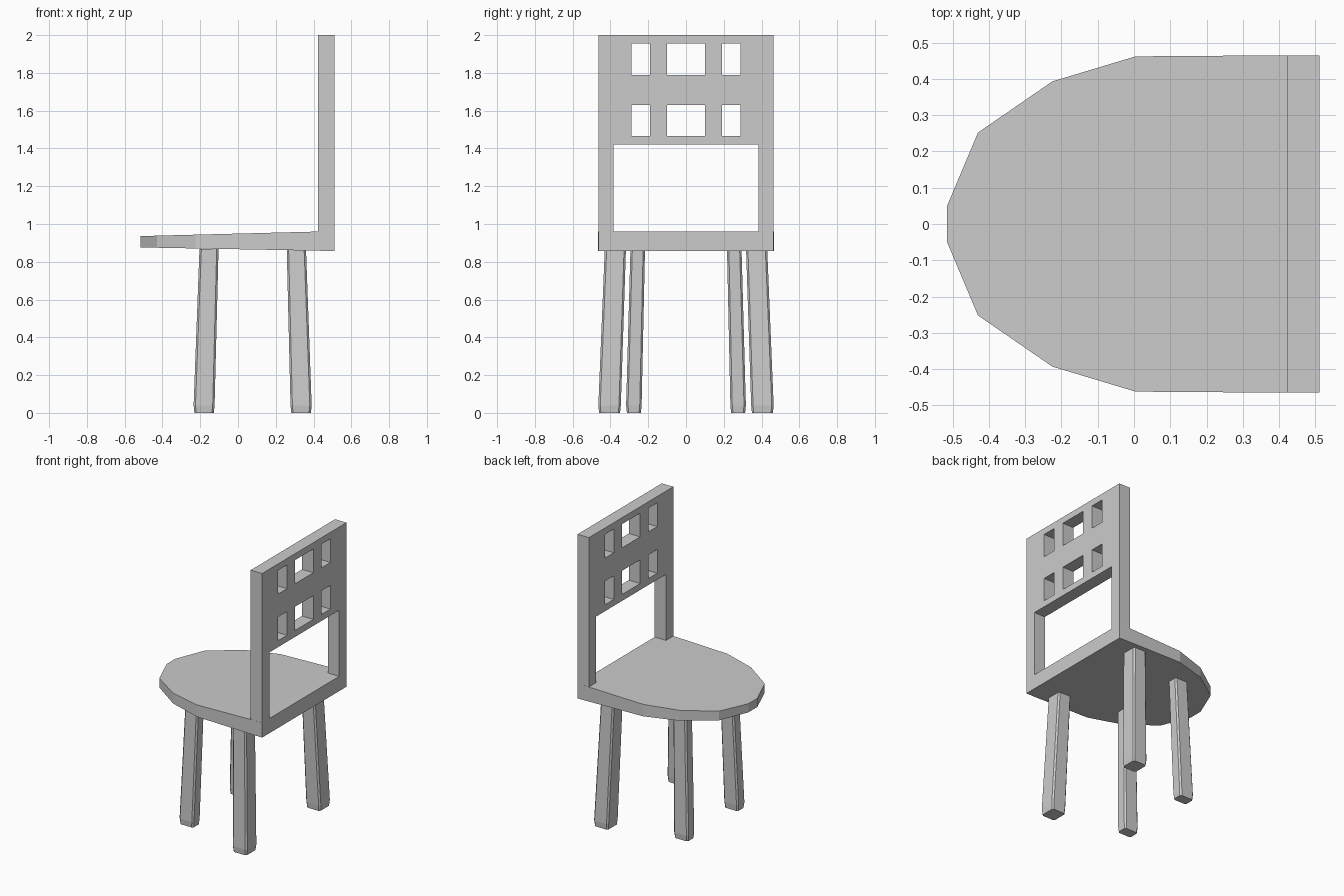
import bpy, bmesh

if "Cube" in bpy.data.objects:
    bpy.data.objects.remove(bpy.data.objects["Cube"])


def finish(name, bm):
    bmesh.ops.recalc_face_normals(bm, faces=bm.faces)
    mesh = bpy.data.meshes.new(name)
    bm.to_mesh(mesh)
    bm.free()
    obj = bpy.data.objects.new(name, mesh)
    bpy.context.collection.objects.link(obj)
    return obj


# Seat: faceted round front, thickening toward the flat ledge under the back
BACK_X0, BACK_X1, LEDGE_Z = 0.423, 0.511, 0.96
half = [(-0.516, 0.048), (-0.43, 0.252), (-0.225, 0.393), (0.005, 0.462),
        (BACK_X0, 0.465), (BACK_X1, 0.464)]
outline = half + [(x, -y) for x, y in reversed(half)]
bm = bmesh.new()


def top_z(x):
    t = min(1, (x + 0.516) / (BACK_X0 + 0.516))
    return 0.936 + (LEDGE_Z - 0.936) * t


top = [bm.verts.new((x, y, top_z(x))) for x, y in outline]
bottom = [bm.verts.new((x, y, 0.876 - 0.019 * (x + 0.516) / 1.027)) for x, y in outline]
bm.faces.new(top[:5] + top[7:])
bm.faces.new(top[4:8])
bm.faces.new(bottom)
n = len(outline)
for i in range(n):
    j = (i + 1) % n
    bm.faces.new((top[i], top[j], bottom[j], bottom[i]))
finish("seat", bm)

# Backrest: grid of cells with the window cells left out, then given thickness
pos = [0.10, 0.19, 0.288, 0.384, 0.464]
ys = [-y for y in reversed(pos)] + pos
zs = [LEDGE_Z, 1.42, 1.465, 1.63, 1.79, 1.955, 2.0]
bm = bmesh.new()
grid = [[bm.verts.new((BACK_X1, y, z)) for z in zs] for y in ys]
for i in range(len(ys) - 1):
    for k in range(len(zs) - 1):
        big_window = k == 0 and 0 < i < 8
        small_window = k in (2, 4) and i in (2, 4, 6)
        if not (big_window or small_window):
            bm.faces.new((grid[i][k], grid[i + 1][k], grid[i + 1][k + 1], grid[i][k + 1]))
bmesh.ops.delete(bm, geom=[v for v in bm.verts if not v.link_faces], context='VERTS')
backrest = finish("backrest", bm)
if backrest.data.polygons[0].normal.x < 0:
    backrest.data.flip_normals()
solid = backrest.modifiers.new("thickness", 'SOLIDIFY')
solid.thickness = BACK_X1 - BACK_X0
solid.offset = -1


# Legs: splayed tapered posts with chamfered corners and a slightly cut-in foot
def leg(name, foot, head, side):
    bm = bmesh.new()
    c = 0.01
    rings = []
    for z, (x0, x1, y0, y1), inset in ((0, foot, 0.004), (0.04, foot, 0), (0.867, head, 0)):
        x0, x1, y0, y1 = x0 + inset, x1 - inset, y0 + inset, y1 - inset
        pts = [(x0 + c, y0), (x1 - c, y0), (x1, y0 + c), (x1, y1 - c),
               (x1 - c, y1), (x0 + c, y1), (x0, y1 - c), (x0, y0 + c)]
        rings.append([bm.verts.new((x, y * side, z)) for x, y in pts])
    for a, b in zip(rings, rings[1:]):
        for i in range(8):
            j = (i + 1) % 8
            bm.faces.new((a[i], a[j], b[j], b[i]))
    bm.faces.new(rings[0])
    bm.faces.new(rings[-1])
    finish(name, bm)


for label, side in (("left", -1), ("right", 1)):
    leg("front_leg_" + label, (-0.235, -0.124, 0.235, 0.317), (-0.204, -0.103, 0.217, 0.294), side)
    leg("rear_leg_" + label, (0.278, 0.39, 0.345, 0.464), (0.258, 0.36, 0.318, 0.43), side)
